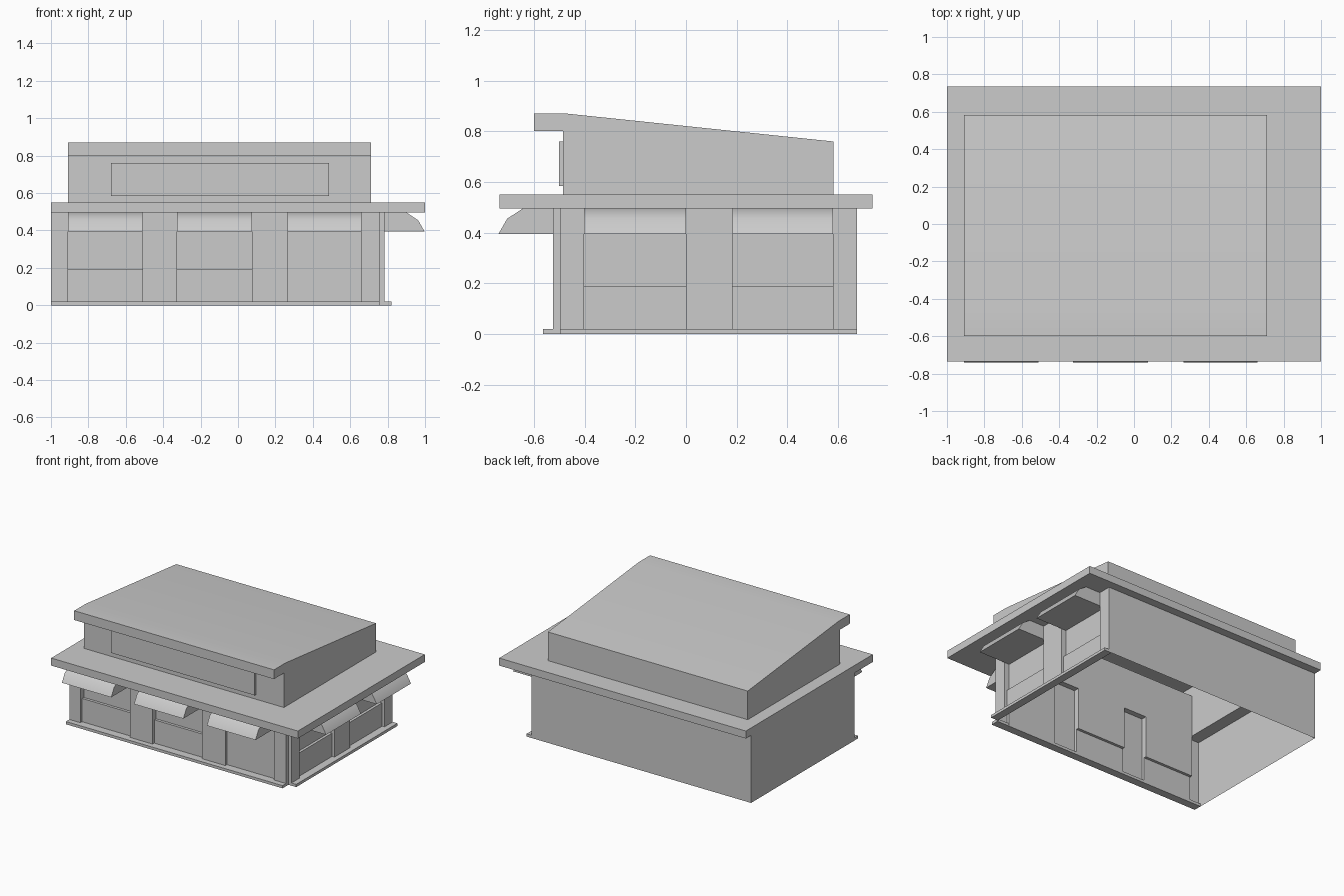
import bpy, bmesh
from mathutils import Vector

if "Cube" in bpy.data.objects:
    bpy.data.objects.remove(bpy.data.objects["Cube"])


def finish(name, bm, smooth=False, recalc=True):
    if recalc:
        bmesh.ops.recalc_face_normals(bm, faces=bm.faces)
    me = bpy.data.meshes.new(name)
    bm.to_mesh(me)
    bm.free()
    ob = bpy.data.objects.new(name, me)
    bpy.context.collection.objects.link(ob)
    if smooth:
        bpy.ops.object.select_all(action='DESELECT')
        ob.select_set(True)
        bpy.context.view_layer.objects.active = ob
        bpy.ops.object.shade_smooth_by_angle(angle=0.6)
    return ob


def box(name, x0, x1, y0, y1, z0, z1):
    bm = bmesh.new()
    bmesh.ops.create_cube(bm, size=1)
    for v in bm.verts:
        v.co = Vector(((x0, x1)[v.co.x > 0], (y0, y1)[v.co.y > 0], (z0, z1)[v.co.z > 0]))
    return finish(name, bm)


def prism(name, ring_a, ring_b, open_edge=None, smooth=False):
    """Join two matching profiles with sides and end caps."""
    bm = bmesh.new()
    a = [bm.verts.new(p) for p in ring_a]
    b = [bm.verts.new(p) for p in ring_b]
    n = len(a)
    bm.faces.new(a)
    bm.faces.new(b[::-1])
    for i in range(n):
        if i != open_edge:
            j = (i + 1) % n
            bm.faces.new((a[i], a[j], b[j], b[i]))
    return finish(name, bm, smooth)


# Wall layout: u runs along the wall, d is depth inward from its face
FRONT_Y, RIGHT_X, BACK_Y = -0.525, 0.782, 0.675
LEDGE, EAVE = 0.19, 0.495
LOW, HIGH = 0.02, 0.04


def on_front(u, d):
    return (u, FRONT_Y + d)


def on_right(u, d):
    return (RIGHT_X - d, u)


# bay: (wall, start, end, lower depth, upper depth); the third is the door
bays = [
    (on_front, -0.91, -0.51, LOW, HIGH),
    (on_front, -0.325, 0.075, LOW, HIGH),
    (on_front, 0.265, 0.66, LOW, LOW),
    (on_right, -0.403, 0.0, LOW, HIGH),
    (on_right, 0.183, 0.58, LOW, HIGH),
]


def plan(level):
    def side(wall):
        pts = []
        for bay in bays:
            if bay[0] is wall:
                a, b, d = bay[1], bay[2], bay[3 + level]
                pts += [wall(a, 0), wall(a, d), wall(b, d), wall(b, 0)]
        return pts
    return ([(-1, FRONT_Y)] + side(on_front)
            + [(0.757, FRONT_Y), (0.757, -0.497), (RIGHT_X, -0.497)]
            + side(on_right) + [(RIGHT_X, BACK_Y), (-1, BACK_Y)])


# Thin shell walls with recessed, stepped bays
bm = bmesh.new()
for level, z0, z1 in ((0, 0, LEDGE), (1, LEDGE, EAVE)):
    pts = plan(level)
    lo = [bm.verts.new((x, y, z0)) for x, y in pts]
    hi = [bm.verts.new((x, y, z1)) for x, y in pts]
    for i in range(len(pts)):
        j = (i + 1) % len(pts)
        bm.faces.new((lo[i], lo[j], hi[j], hi[i]))
for wall, a, b, d0, d1 in bays:
    if d1 > d0:
        ring = [(a, d0), (b, d0), (b, d1), (a, d1)]
        bm.faces.new([bm.verts.new((*wall(u, d), LEDGE)) for u, d in ring])
bmesh.ops.remove_doubles(bm, verts=bm.verts, dist=1e-5)
finish("outer_walls", bm, recalc=False)

# Sills along the foot of the two glazed walls
box("front_sill", -1, 0.757, -0.565, FRONT_Y + LOW - 0.001, 0, 0.02)
box("right_sill", RIGHT_X - LOW + 0.001, 0.82, -0.497, BACK_Y, 0, 0.02)

# Curved awnings over every bay
awning = [(0.039, 0.395), (-0.215, 0.395), (-0.181, 0.455), (-0.12, EAVE), (0.039, EAVE)]
for i, (wall, a, b, d0, d1) in enumerate(bays):
    prof = [(min(d, d1 - 0.001), z) for d, z in awning]
    prism(f"awning_{i + 1}",
          [(*wall(a, d), z) for d, z in prof],
          [(*wall(b, d), z) for d, z in prof], smooth=True)

# Flat canopy slab, open in the middle beneath the upper storey
X0, X1, Y0, Y1 = -0.908, 0.712, -0.485, 0.582
bm = bmesh.new()
rings = []
for (x0, x1, y0, y1), z in (((-1, 1, -0.735, 0.735), EAVE), ((-1, 1, -0.735, 0.735), 0.55),
                            ((X0, X1, Y0, Y1), 0.55), ((X0, X1, Y0, Y1), EAVE)):
    rings.append([bm.verts.new((x, y, z)) for x, y in ((x0, y0), (x1, y0), (x1, y1), (x0, y1))])
for k in range(4):
    r, s = rings[k], rings[(k + 1) % 4]
    for i in range(4):
        j = (i + 1) % 4
        bm.faces.new((r[i], r[j], s[j], s[i]))
finish("canopy_slab", bm)

# Upper storey with sloping roof and front overhang, open below
upper = [(Y0, 0.55), (Y0, 0.802), (-0.6, 0.802), (-0.6, 0.87),
         (-0.47, 0.87), (Y1, 0.76), (Y1, 0.55)]
prism("upper_storey", [(X0, y, z) for y, z in upper],
      [(X1, y, z) for y, z in upper], open_edge=6, smooth=True)

# Blank sign board
box("sign_board", -0.68, 0.487, -0.502, Y0, 0.585, 0.76)
